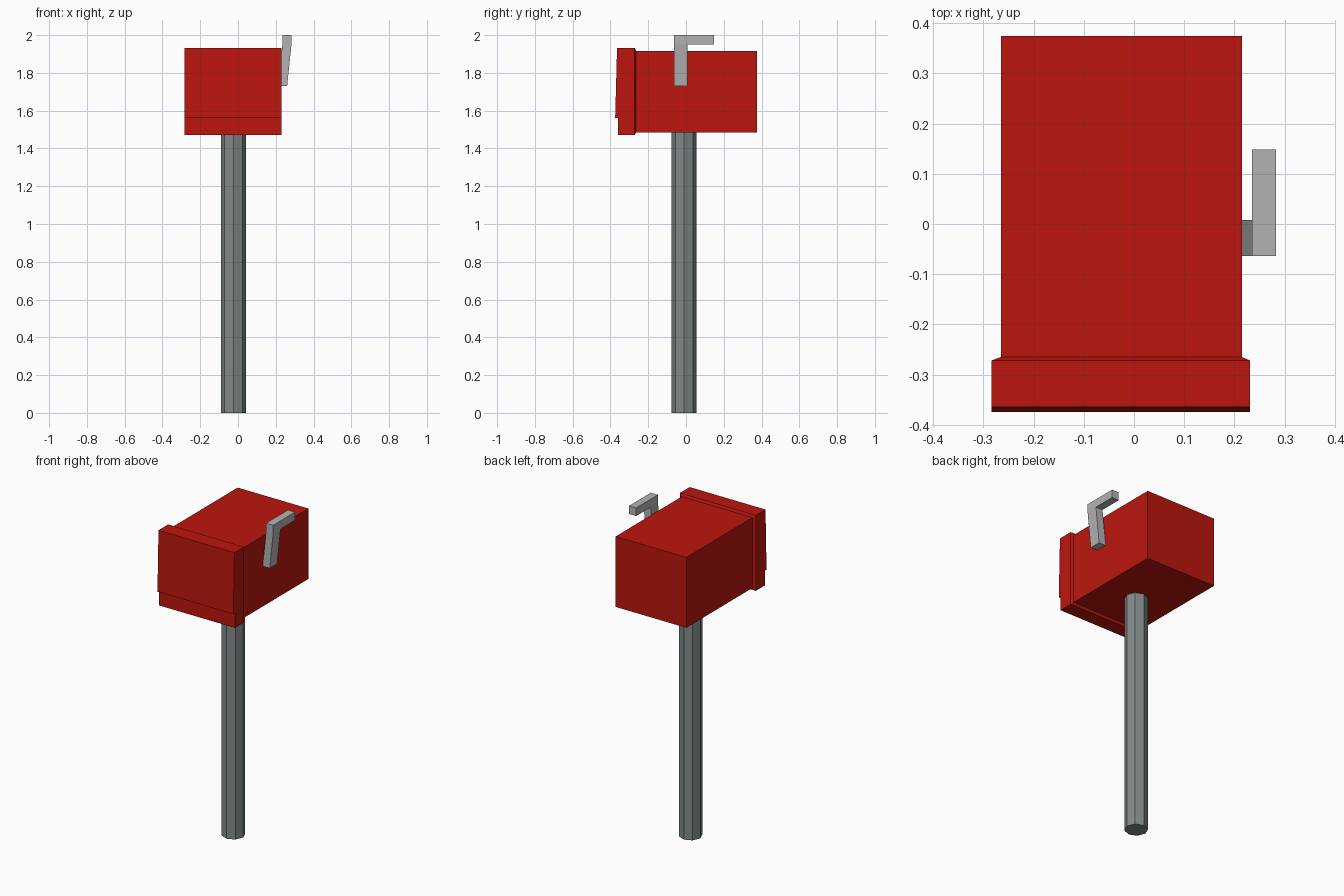
import bpy, bmesh
from math import radians

if "Cube" in bpy.data.objects:
    bpy.data.objects.remove(bpy.data.objects["Cube"])


def material(name, rgb):
    m = bpy.data.materials.new(name)
    m.diffuse_color = (*rgb, 1)
    m.use_nodes = True
    m.node_tree.nodes["Principled BSDF"].inputs["Base Color"].default_value = m.diffuse_color
    return m


def loft(name, rings, mat):
    """Skin matching closed rings of points and cap both ends."""
    bm = bmesh.new()
    loops = [[bm.verts.new(p) for p in ring] for ring in rings]
    n = len(loops[0])
    for a, b in zip(loops, loops[1:]):
        for i in range(n):
            j = (i + 1) % n
            bm.faces.new((a[i], a[j], b[j], b[i]))
    bm.faces.new(loops[0])
    bm.faces.new(loops[-1])
    bmesh.ops.recalc_face_normals(bm, faces=bm.faces)
    me = bpy.data.meshes.new(name)
    bm.to_mesh(me)
    bm.free()
    ob = bpy.data.objects.new(name, me)
    bpy.context.collection.objects.link(ob)
    me.materials.append(mat)
    return ob


def rect_y(y, x0, x1, z0, z1):
    return [(x0, y, z0), (x1, y, z0), (x1, y, z1), (x0, y, z1)]


def rect_z(z, x0, x1, y0, y1):
    return [(x0, y0, z), (x1, y0, z), (x1, y1, z), (x0, y1, z)]


red = material("red_paint", (0.50, 0.008, 0.004))
post_grey = material("post_grey", (0.22, 0.25, 0.25))
flag_grey = material("flag_grey", (0.45, 0.45, 0.45))

# Main box
body = (-0.265, 0.215, 1.485, 1.917)
loft("box_body", [rect_y(-0.268, *body), rect_y(0.375, *body)], red)

# Front door: side profile (y, z) with a stepped, leaning front, run across x
profile = [(-0.272, 1.47), (-0.36, 1.47), (-0.36, 1.56),
           (-0.375, 1.56), (-0.365, 1.933), (-0.272, 1.933)]
x0, x1 = -0.284, 0.231
loft("front_door", [[(x, y, z) for y, z in profile] for x in (x0, x1)], red)

# Thin bevel from the door back to the box
loft("door_bevel", [rect_y(-0.272, x0, x1, 1.47, 1.933),
                    rect_y(-0.265, *body)], red)

# Eight-sided post
bpy.ops.mesh.primitive_cylinder_add(vertices=8, radius=0.066, depth=1.487,
                                    location=(-0.024, -0.01, 0.7435),
                                    rotation=(0, 0, radians(0)))
post = bpy.context.object
post.name = "post"
post.data.materials.append(post_grey)

# Flag: leaning stem, then a straight arm pointing back
loft("flag_stem", [rect_z(1.73, 0.212, 0.26, -0.064, 0.008),
                   rect_z(1.95, 0.235, 0.283, -0.064, 0.008)], flag_grey)
loft("flag_arm", [rect_z(1.95, 0.235, 0.283, -0.064, 0.148),
                  rect_z(2.0, 0.235, 0.283, -0.064, 0.148)], flag_grey)
